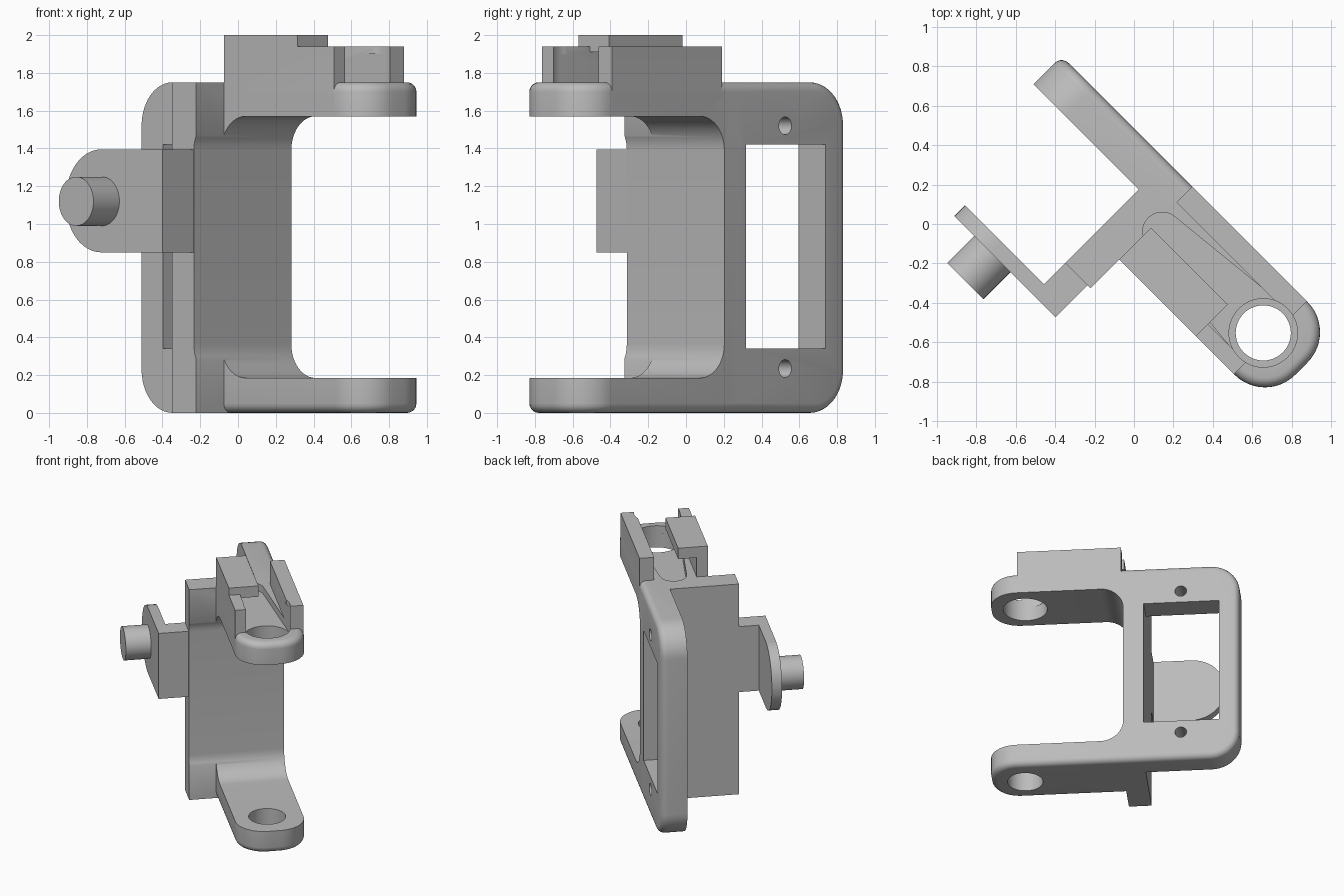
import bpy, bmesh, math
from mathutils import Vector

cube = bpy.data.objects.get("Cube")
if cube:
    bpy.data.objects.remove(cube, do_unlink=True)

grey = bpy.data.materials.new("plain grey")
grey.use_nodes = True
grey.diffuse_color = (0.5, 0.5, 0.5, 1)
grey.node_tree.nodes["Principled BSDF"].inputs["Base Color"].default_value = (0.5, 0.5, 0.5, 1)


def rounded(corners, steps=12):
    """Outline from right-angled corners given as (a, b, radius)."""
    pts = []
    for i, (a, b, r) in enumerate(corners):
        p = Vector((a, b))
        if not r:
            pts.append(p)
            continue
        back = (Vector(corners[i - 1][:2]) - p).normalized()
        ahead = (Vector(corners[(i + 1) % len(corners)][:2]) - p).normalized()
        centre = p + r * (back + ahead)
        for k in range(steps + 1):
            t = math.pi / 2 * k / steps
            pts.append(centre - r * (ahead * math.cos(t) + back * math.sin(t)))
    return pts


def rect(a0, a1, b0, b1):
    return rounded([(a0, b0, 0), (a1, b0, 0), (a1, b1, 0), (a0, b1, 0)])


def arc(a, b, r, start=0.0, end=2 * math.pi, steps=48):
    full = end - start > 6.28
    n = steps if full else steps + 1
    return [Vector((a + r * math.cos(start + (end - start) * k / steps),
                    b + r * math.sin(start + (end - start) * k / steps))) for k in range(n)]


def prism(name, outline, lo, hi, upright=False, soften=None):
    """Extrude an outline along z, or along y when upright; round chosen edges."""
    bm = bmesh.new()
    ends = []
    for t in (lo, hi):
        ends.append([bm.verts.new((p.x, t, p.y) if upright else (p.x, p.y, t)) for p in outline])
    bm.faces.new(ends[0])
    bm.faces.new(ends[1])
    n = len(outline)
    for i in range(n):
        j = (i + 1) % n
        bm.faces.new((ends[0][i], ends[0][j], ends[1][j], ends[1][i]))
    bmesh.ops.recalc_face_normals(bm, faces=bm.faces)
    if soften:
        edges = [e for e in bm.edges if soften(e.verts[0].co, e.verts[1].co)]
        bmesh.ops.bevel(bm, geom=edges, offset=0.05, segments=5, profile=0.5, affect='EDGES')
    mesh = bpy.data.meshes.new(name)
    bm.to_mesh(mesh)
    bm.free()
    mesh.materials.append(grey)
    obj = bpy.data.objects.new(name, mesh)
    bpy.context.collection.objects.link(obj)
    return obj


def combine(target, other, operation):
    mod = target.modifiers.new("join", 'BOOLEAN')
    mod.object, mod.operation, mod.solver = other, operation, 'EXACT'
    bpy.ops.object.select_all(action='DESELECT')
    target.select_set(True)
    bpy.context.view_layer.objects.active = target
    bpy.ops.object.modifier_apply(modifier=mod.name)
    bpy.data.objects.remove(other, do_unlink=True)


TOP, BACK, FRONT = 1.75, 0.343, -0.18
HOLE = (0.855, 0.073)

# Back plate with rounded outer corners and a softened rear rim
plate_end = 0.02
body = prism("bracket_body",
             rounded([(-0.863, 0, 0.23), (plate_end, 0, 0), (plate_end, TOP, 0), (-0.863, TOP, 0.23)]),
             0.141, BACK, True,
             lambda p, q: min(p.y, q.y) > 0.34 and min(p.x, q.x) < plate_end - 0.01)

# Block for both lugs, rounded at the tip
lug_start = -0.05
lugs = prism("lugs",
             rounded([(lug_start, FRONT, 0), (1.12, FRONT, 0.217), (1.12, BACK, 0.217), (lug_start, BACK, 0)]),
             0, TOP, False,
             lambda p, q: abs(p.z - q.z) < 0.01 and max(p.x, q.x) > 0)
combine(body, lugs, 'UNION')

# Upright web standing off the plate
combine(body, prism("web", rect(-0.106, 0.074, -0.387, 0.2), 0, TOP), 'UNION')

# Rounded gap between the lugs, plate window and screw holes
gap = rounded([(0.056, 0.185, 0.18), (1.5, 0.185, 0), (1.5, 1.57, 0), (0.056, 1.57, 0.18)])
combine(body, prism("gap_cutter", gap, -0.6, 0.6, True), 'DIFFERENCE')
combine(body, prism("window_cutter", rect(-0.703, -0.106, 0.34, 1.42), 0.05, 0.5, True), 'DIFFERENCE')
for z in (0.235, 1.52):
    combine(body, prism("screw_cutter", arc(-0.4, z, 0.047, steps=24), 0.05, 0.5, True), 'DIFFERENCE')

# Rails on the upper lug, the front one carrying an overhanging cover
combine(body, prism("front_rail", rect(0.074, 0.898, FRONT, -0.095), 1.68, 1.94), 'UNION')
combine(body, prism("back_rail", rect(0.074, 0.898, 0.231, BACK), 1.68, 1.94), 'UNION')
combine(body, prism("rail_cover", rect(0.074, 0.625, FRONT, 0.047), 1.91, 2.0), 'UNION')

# Pivot holes and the tapered recess leading to the upper one
combine(body, prism("lower_hole_cutter", arc(*HOLE, 0.14), -0.1, 0.3), 'DIFFERENCE')
combine(body, prism("upper_hole_cutter", arc(*HOLE, 0.174), 1.5, 1.96), 'DIFFERENCE')
small, large, start = 0.1, 0.174, 0.13
lean = math.pi / 2 + math.asin((large - small) / (HOLE[0] - start))
recess = (arc(start, HOLE[1], small, lean, 2 * math.pi - lean, 24)
          + arc(*HOLE, large, -lean, lean, 24))
combine(body, prism("recess_cutter", recess, 1.69, 1.9), 'DIFFERENCE')

# Side arm: stem from the web, rounded cheek and pivot pin
arm = prism("side_arm",
            rounded([(0.053, 0.85, 0), (0.053, 1.395, 0), (-0.674, 1.395, 0.265), (-0.674, 0.85, 0.265)]),
            -0.617, -0.539, True)
combine(arm, prism("arm_stem", rect(-0.106, 0.053, 0.85, 1.395), -0.617, -0.387, True), 'UNION')
pin = prism("pivot_pin", arc(-0.401, 1.12, 0.13), -0.811, -0.6, True)

# Turn everything into place and shade
bpy.ops.object.select_all(action='DESELECT')
for obj in (body, arm, pin):
    obj.rotation_euler.z = -math.pi / 4
    obj.select_set(True)
bpy.context.view_layer.objects.active = body
bpy.ops.object.shade_smooth_by_angle(angle=math.radians(30))
